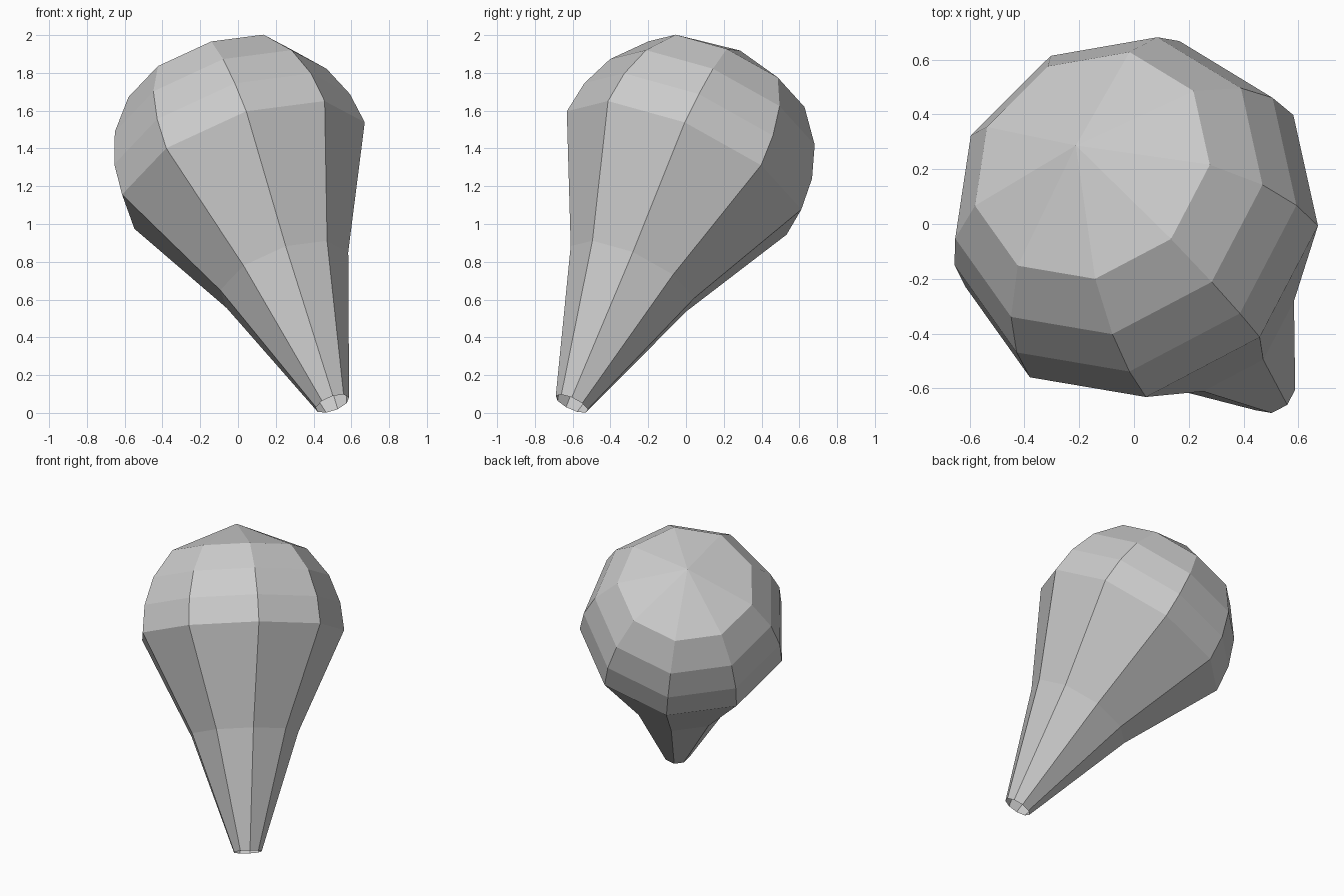
import bpy, bmesh
from math import sin, cos, radians, tau
from mathutils import Matrix, Vector

if "Cube" in bpy.data.objects:
    bpy.data.objects.remove(bpy.data.objects["Cube"])

SIDES = 9
PHASE = radians(7.3)
TILT = radians(31.4)

# (radius, height along the axis): open tip, neck, then domed head
PROFILE = [(0.094, 0.0), (0.364, 0.79), (0.69, 1.459),
           (0.67, 1.643), (0.602, 1.828), (0.46, 2.01)]
APEX = 2.19

# tilted frame: axis leans towards back left
lean = Vector((-0.624, 0.781, 0)).normalized()
up = Vector((0, 0, 1))
axis = lean * sin(TILT) + up * cos(TILT)
e = up * sin(TILT) - lean * cos(TILT)
v = axis.cross(e)
frame = Matrix((e, v, axis)).transposed().to_4x4()
frame.translation = (0.5, -0.605, 0.049)

# nine-sided bulb with an open narrow end
bm = bmesh.new()
rings = [[bm.verts.new((r * cos(PHASE + tau * i / SIDES),
                        r * sin(PHASE + tau * i / SIDES), h))
          for i in range(SIDES)] for r, h in PROFILE]
top = bm.verts.new((0, 0, APEX))
for lo, hi in zip(rings, rings[1:]):
    for i in range(SIDES):
        j = (i + 1) % SIDES
        bm.faces.new((lo[i], lo[j], hi[j], hi[i]))
for i in range(SIDES):
    bm.faces.new((rings[-1][i], rings[-1][(i + 1) % SIDES], top))
bm.transform(frame)

mesh = bpy.data.meshes.new("bulb")
bm.to_mesh(mesh)
bm.free()
bpy.context.collection.objects.link(bpy.data.objects.new("bulb", mesh))
